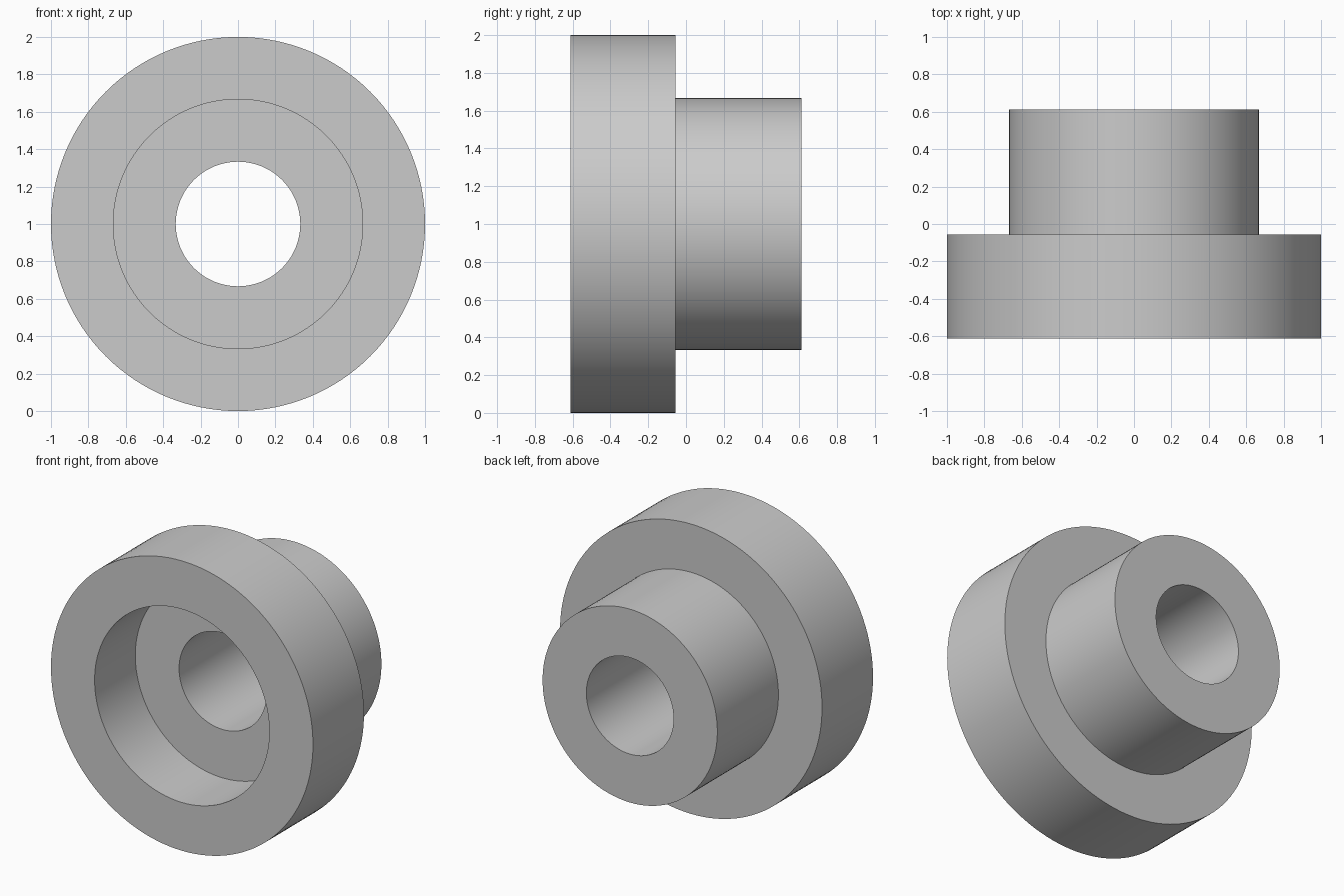
import bpy
import math
from mathutils import Matrix

cube = bpy.data.objects.get("Cube")
if cube:
    bpy.data.objects.remove(cube, do_unlink=True)

SEGMENTS = 128
OUTER, MIDDLE, BORE = 1.0, 0.667, 0.333      # radii
FRONT, FLOOR, STEP, BACK = -0.611, -0.167, -0.055, 0.611  # y stations

grey = bpy.data.materials.new("plain grey")
grey.use_nodes = True
colour = (0.6, 0.6, 0.6, 1.0)
grey.diffuse_color = colour
grey.node_tree.nodes["Principled BSDF"].inputs["Base Color"].default_value = colour

# Closed (radius, y) section: flange, boss, through bore and front recess
section = [
    (OUTER, FRONT), (OUTER, STEP), (MIDDLE, STEP), (MIDDLE, BACK),
    (BORE, BACK), (BORE, FLOOR), (MIDDLE, FLOOR), (MIDDLE, FRONT),
]

# Revolve the section about the y axis
verts = []
for i in range(SEGMENTS):
    turn = Matrix.Rotation(math.tau * i / SEGMENTS, 3, 'Y')
    for radius, y in section:
        x, _, z = turn.col[0] * radius
        verts.append((x, y, z + OUTER))

count = len(section)
faces = []
for i in range(SEGMENTS):
    a, b = i * count, (i + 1) % SEGMENTS * count
    for j in range(count):
        k = (j + 1) % count
        faces.append((a + j, a + k, b + k, b + j))

mesh = bpy.data.meshes.new("flanged_bushing")
mesh.from_pydata(verts, [], faces)
mesh.materials.append(grey)
bushing = bpy.data.objects.new("flanged_bushing", mesh)
bpy.context.collection.objects.link(bushing)

# Outward normals, smooth walls and sharp rims
bpy.ops.object.select_all(action='DESELECT')
bushing.select_set(True)
bpy.context.view_layer.objects.active = bushing
bpy.ops.object.mode_set(mode='EDIT')
bpy.ops.mesh.select_all(action='SELECT')
bpy.ops.mesh.normals_make_consistent(inside=False)
bpy.ops.object.mode_set(mode='OBJECT')
bpy.ops.object.shade_smooth_by_angle(angle=math.radians(30))
